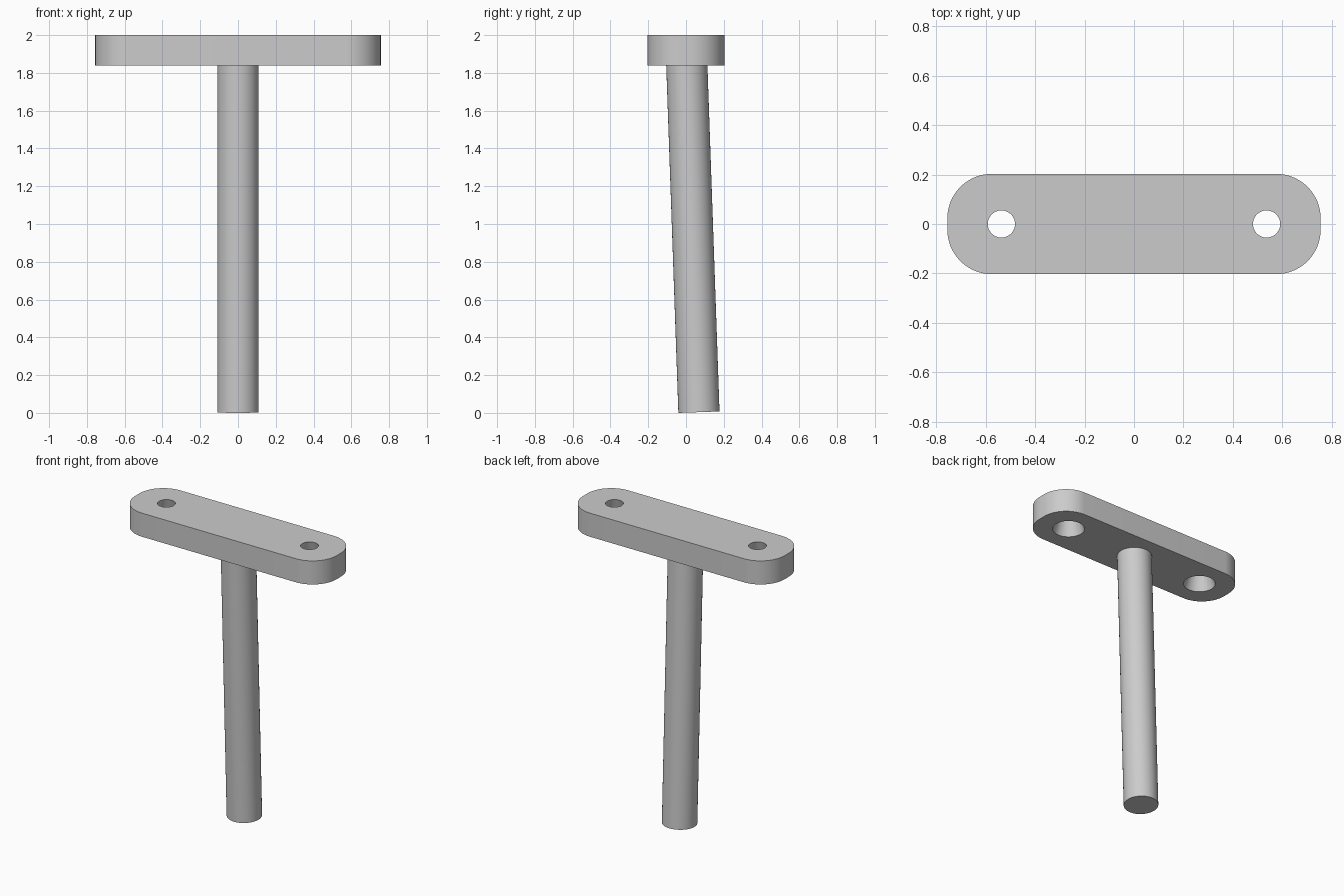
import bpy, bmesh, math
from mathutils import Vector

default = bpy.data.objects.get("Cube")
if default:
    bpy.data.objects.remove(default, do_unlink=True)

grey = bpy.data.materials.new("plain grey")
grey.use_nodes = True
colour = (0.6, 0.6, 0.6, 1)
grey.diffuse_color = colour
grey.node_tree.nodes["Principled BSDF"].inputs["Base Color"].default_value = colour

HALF_X, HALF_Y, CORNER = 0.756, 0.203, 0.18
BOTTOM, TOP = 1.84, 2.0
HOLE_X, HOLE_TOP, HOLE_BOTTOM = 0.537, 0.055, 0.1


def finish(obj):
    """Apply the material and smooth the curved sides."""
    obj.data.materials.clear()
    obj.data.materials.append(grey)
    bpy.ops.object.select_all(action='DESELECT')
    obj.select_set(True)
    bpy.context.view_layer.objects.active = obj
    bpy.ops.object.shade_smooth_by_angle(angle=math.radians(35))


def mesh_object(name, bm):
    mesh = bpy.data.meshes.new(name)
    bm.to_mesh(mesh)
    bm.free()
    obj = bpy.data.objects.new(name, mesh)
    bpy.context.collection.objects.link(obj)
    return obj


# Top plate: rounded rectangle, extruded
bm = bmesh.new()
steps = 16
outline = []
for quarter, (sx, sy) in enumerate([(1, 1), (-1, 1), (-1, -1), (1, -1)]):
    for i in range(steps + 1):
        a = (quarter + i / steps) * math.pi / 2
        outline.append(bm.verts.new((sx * (HALF_X - CORNER) + CORNER * math.cos(a),
                                     sy * (HALF_Y - CORNER) + CORNER * math.sin(a),
                                     BOTTOM)))
base = bm.faces.new(outline)
raised = bmesh.ops.extrude_face_region(bm, geom=[base], use_keep_orig=True)["geom"]
bmesh.ops.translate(bm, vec=(0, 0, TOP - BOTTOM),
                    verts=[g for g in raised if isinstance(g, bmesh.types.BMVert)])
bmesh.ops.recalc_face_normals(bm, faces=bm.faces)
plate = mesh_object("top_plate", bm)

# Tapered screw holes, wide underneath
margin = 0.02
slope = (HOLE_BOTTOM - HOLE_TOP) / (TOP - BOTTOM)
cutters = []
for side, x in (("left", HOLE_X), ("right", -HOLE_X)):
    bpy.ops.mesh.primitive_cone_add(
        vertices=48, radius1=HOLE_BOTTOM + slope * margin,
        radius2=HOLE_TOP - slope * margin, depth=TOP - BOTTOM + 2 * margin,
        location=(x, 0, (TOP + BOTTOM) / 2))
    cutter = bpy.context.object
    cutter.name = side + "_hole_cutter"
    cutter.hide_render = True
    cutters.append(cutter)
    cut = plate.modifiers.new(side + "_hole", 'BOOLEAN')
    cut.operation = 'DIFFERENCE'
    cut.solver = 'EXACT'
    cut.object = cutter

# Bake the holes and drop the cutters
bpy.context.view_layer.objects.active = plate
for modifier in list(plate.modifiers):
    bpy.ops.object.modifier_apply(modifier=modifier.name)
for cutter in cutters:
    bpy.data.objects.remove(cutter, do_unlink=True)
finish(plate)

# Slightly leaning round post, its head sunk into the plate
foot = Vector((0, 0.0685, 0.0038))
lean = math.radians(2)
length = 1.88
axis = Vector((0, -math.sin(lean), math.cos(lean)))
bpy.ops.mesh.primitive_cylinder_add(vertices=64, radius=0.109, depth=length,
                                    location=foot + axis * length / 2,
                                    rotation=(lean, 0, 0))
post = bpy.context.object
post.name = "post"
finish(post)
